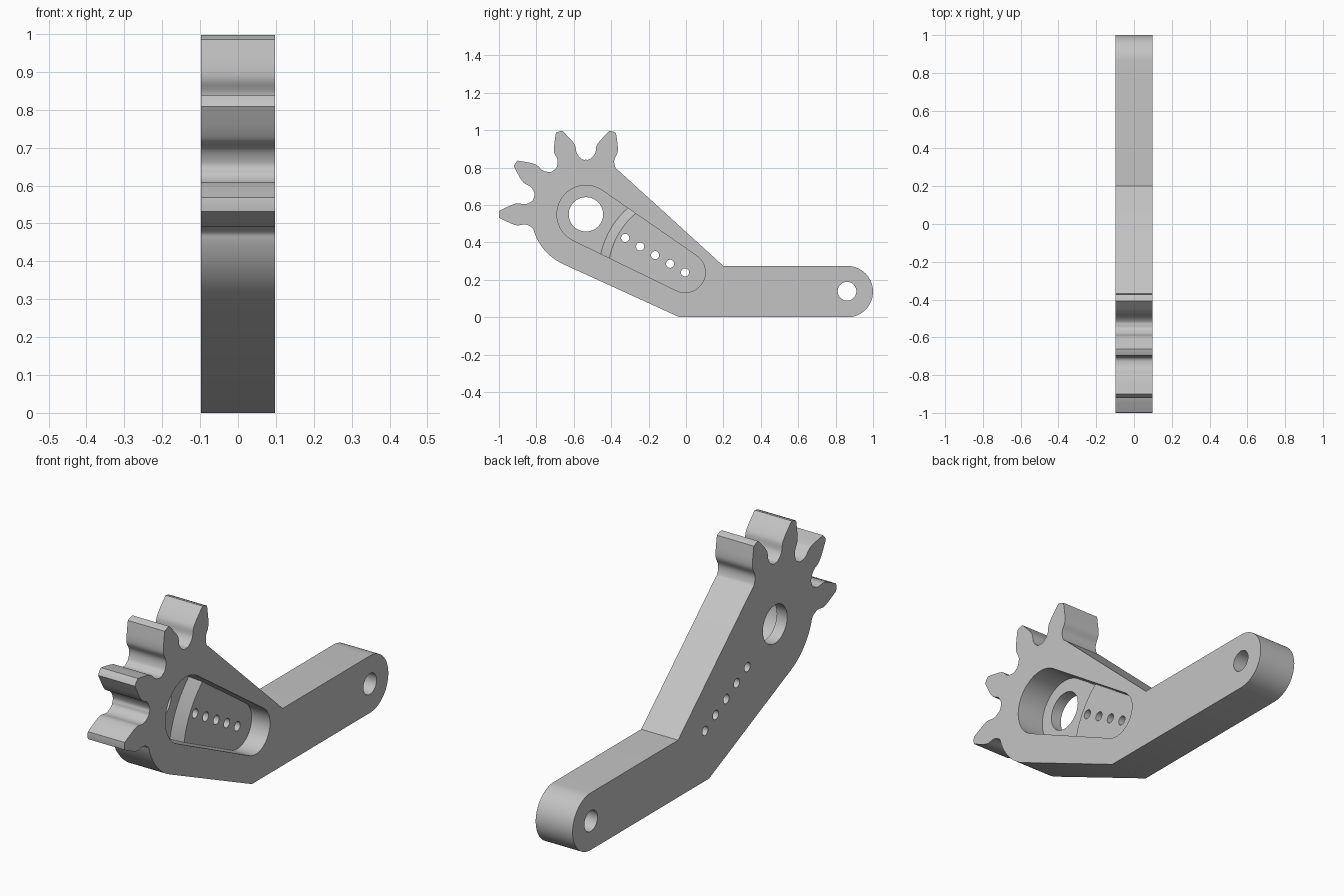
import bpy, bmesh
from math import sin, cos, pi, radians, acos, atan2, hypot
from mathutils import Vector

if "Cube" in bpy.data.objects:
    bpy.data.objects.remove(bpy.data.objects["Cube"], do_unlink=True)

HALF = 0.098                 # half thickness of the arm
HUB = Vector((-0.535, 0.55))  # gear centre, as (y, z)
TAIL = Vector((-0.005, 0.24))  # narrow end of the pocket
END = Vector((0.863, 0.137))  # centre of the rounded arm end

steel = bpy.data.materials.new("plain_grey")
steel.use_nodes = True
steel.diffuse_color = (0.55, 0.55, 0.55, 1)
steel.node_tree.nodes["Principled BSDF"].inputs["Base Color"].default_value = (0.55, 0.55, 0.55, 1)


def arc(c, r, a0, a1, n):
    """Points on an arc, angles in degrees."""
    angles = [radians(a0 + (a1 - a0) * i / n) for i in range(n + 1)]
    return [c + r * Vector((cos(a), sin(a))) for a in angles]


def loft(name, lower, upper, x0, x1):
    """Solid between two matching (y, z) outlines at x0 and x1."""
    bm = bmesh.new()
    a = [bm.verts.new((x0, p.x, p.y)) for p in lower]
    b = [bm.verts.new((x1, p.x, p.y)) for p in upper]
    bm.faces.new(a[::-1])
    bm.faces.new(b)
    for i in range(len(a)):
        j = (i + 1) % len(a)
        bm.faces.new((a[i], a[j], b[j], b[i]))
    mesh = bpy.data.meshes.new(name)
    bm.to_mesh(mesh)
    bm.free()
    mesh.materials.append(steel)
    obj = bpy.data.objects.new(name, mesh)
    bpy.context.collection.objects.link(obj)
    return obj


def disc(name, c, r, n, x0=-0.2, x1=0.2, r1=None):
    """Cylinder or cone along x."""
    return loft(name, arc(c, r, 0, 360, n)[:-1], arc(c, r1 or r, 0, 360, n)[:-1], x0, x1)


def cut(target, tool):
    """Subtract the tool from the target and discard it."""
    mod = target.modifiers.new("cut", "BOOLEAN")
    mod.operation = "DIFFERENCE"
    mod.solver = "EXACT"
    mod.object = tool
    tool.hide_render = True
    bpy.context.view_layer.objects.active = target
    bpy.ops.object.modifier_apply(modifier=mod.name)
    bpy.data.objects.remove(tool, do_unlink=True)


def smooth_path(pts, n=4):
    """Catmull-Rom curve through the points."""
    p = [pts[0]] + pts + [pts[-1]]
    out = []
    for i in range(1, len(p) - 2):
        a, b, c, d = p[i - 1:i + 3]
        for k in range(n):
            t = k / n
            out.append(0.5 * (2 * b + (c - a) * t + (2 * a - 5 * b + 4 * c - d) * t * t
                              + (3 * b - a - 3 * c + d) * t ** 3))
    return out + [pts[-1]]


# One tooth flank, as (distance along the tooth axis, half width)
flank = smooth_path([Vector(p) for p in (
    (0.278, 0.0903), (0.284, 0.075), (0.306, 0.06), (0.33, 0.054),
    (0.365, 0.059), (0.395, 0.051), (0.43, 0.035), (0.464, 0.018))])


def tooth(angle):
    a = radians(angle)
    axis, side = Vector((cos(a), sin(a))), Vector((-sin(a), cos(a)))
    right = [HUB + axis * p.x - side * p.y for p in flank]
    left = [HUB + axis * p.x + side * p.y for p in reversed(flank)]
    return right + [HUB + axis * 0.466] + left


# Arm outline with the gear sector
outline = [Vector((-0.035, 0))] + arc(END, 0.137, -90, 90, 32) + [Vector((0.2, 0.274))]
for angle in (72, 108, 144, 180):
    outline += tooth(angle)
outline += arc(HUB, 0.2925, 198, 245.5, 16)
clean = []
for p in outline:
    if not clean or (p - clean[-1]).length > 0.002:
        clean.append(p)
arm = loft("gear_arm", clean, clean, -HALF, HALF)

# Tapered pocket, deep around the hub, with a curved ramp up to the shallow floor
d = TAIL - HUB
R, r = 0.155, 0.108
theta = atan2(d.y, d.x) * 180 / pi
phi = acos((R - r) / hypot(d.x, d.y)) * 180 / pi
hull = arc(HUB, R, theta + phi, theta + 360 - phi, 40) + arc(TAIL, r, theta - phi, theta + phi, 32)
pocket = loft("pocket_cutter", hull, hull, -0.043, 0.2)
cut(pocket, disc("ramp_cutter", TAIL, 0.511, 128, -0.086, 0.0, 0.411))
cut(arm, pocket)

# Hub bore, end bore and the row of adjustment holes
cut(arm, disc("hub_bore", HUB, 0.092, 48))
cut(arm, disc("end_bore", END + Vector((-0.002, 0.002)), 0.05, 32))
for i in range(5):
    cut(arm, disc("adjustment_hole", TAIL + i * Vector((-0.08, 0.046)), 0.022, 20))

# Smooth the curved walls, keep the sharp rims
bpy.ops.object.select_all(action="DESELECT")
arm.select_set(True)
bpy.context.view_layer.objects.active = arm
bpy.ops.object.shade_smooth_by_angle(angle=radians(25))
